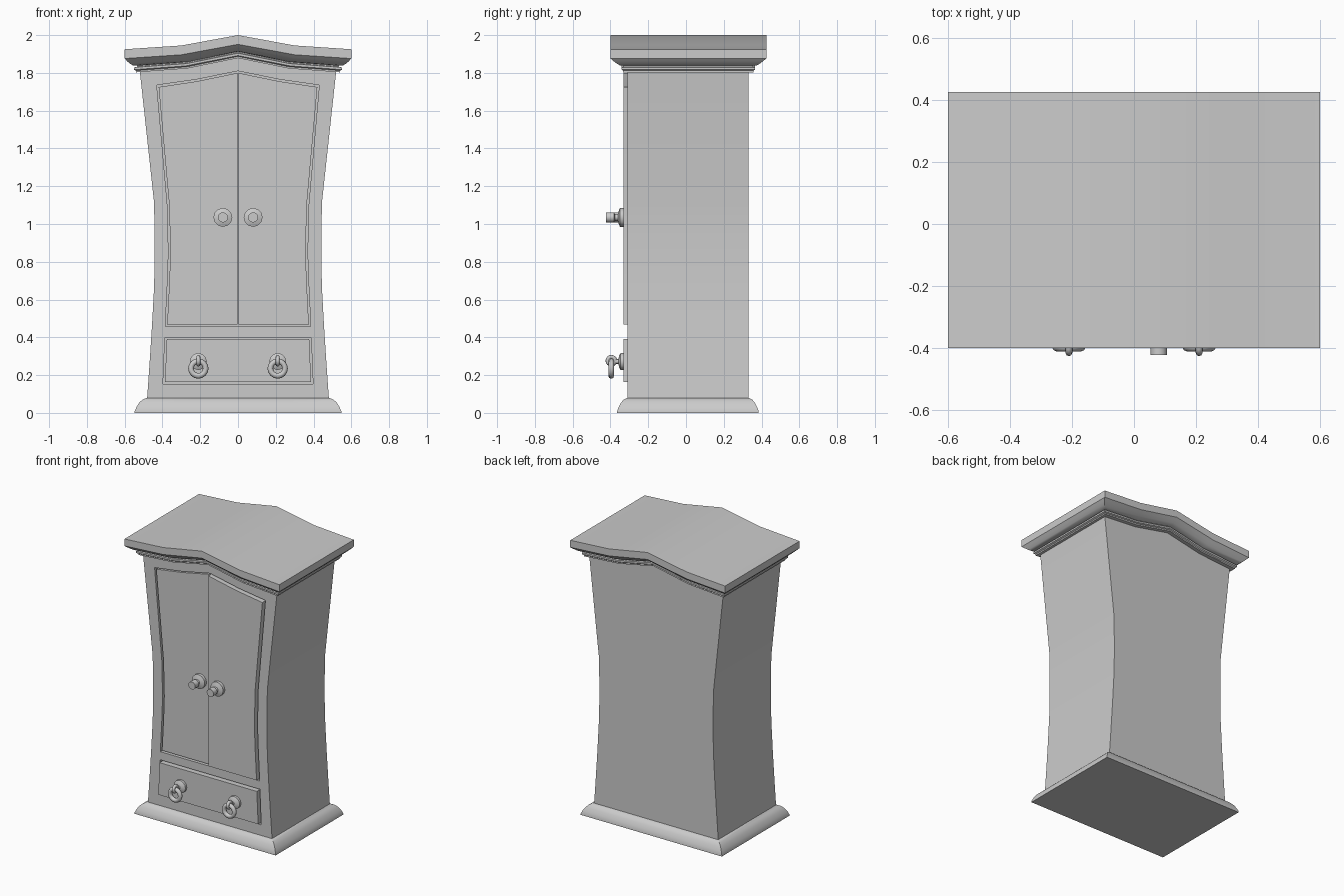
import bpy, bmesh, math

if "Cube" in bpy.data.objects:
    bpy.data.objects.remove(bpy.data.objects["Cube"])

grey = bpy.data.materials.new("warm_grey")
grey.diffuse_color = (0.6, 0.6, 0.6, 1)
grey.use_nodes = True
grey.node_tree.nodes["Principled BSDF"].inputs["Base Color"].default_value = grey.diffuse_color


def finish(ob, angle=30):
    if not ob.data.materials:
        ob.data.materials.append(grey)
    bpy.ops.object.select_all(action='DESELECT')
    ob.select_set(True)
    bpy.context.view_layer.objects.active = ob
    bpy.ops.object.shade_smooth_by_angle(angle=math.radians(angle))
    return ob


def build(name, verts, faces):
    bm = bmesh.new()
    vs = [bm.verts.new(v) for v in verts]
    for f in faces:
        bm.faces.new([vs[i] for i in f])
    bmesh.ops.recalc_face_normals(bm, faces=bm.faces[:])
    me = bpy.data.meshes.new(name)
    bm.to_mesh(me)
    bm.free()
    ob = bpy.data.objects.new(name, me)
    bpy.context.collection.objects.link(ob)
    return ob


def prism(name, pts, y0, y1):
    """Front outline (x, z) extruded from y0 to y1."""
    n = len(pts)
    verts = [(x, y, z) for y in (y0, y1) for x, z in pts]
    faces = [(i, (i + 1) % n, n + (i + 1) % n, n + i) for i in range(n)]
    return build(name, verts, faces + [tuple(range(n)), tuple(range(n, 2 * n))])


def mirrored(half):
    """Complete an outline from its right half, both ends on x = 0."""
    return half + [(-x, z) for x, z in reversed(half[1:-1])]


RISE = [0, 0.02, 0.075, 0.02, 0]


def moulding(name, profile, cy, rise=None):
    """Rectangular rings (half width, half depth, z); rise arches them."""
    rise = rise or [0] * 5
    verts = []
    for hx, hy, z in profile:
        row = [((i - 2) / 2 * hx, z + rise[i]) for i in range(5)]
        verts += [(x, cy - hy, h) for x, h in row]
        verts += [(x, cy + hy, h) for x, h in reversed(row)]
    faces = []
    for r in range(len(profile) - 1):
        a, b = r * 10, r * 10 + 10
        faces += [(a + i, a + (i + 1) % 10, b + (i + 1) % 10, b + i) for i in range(10)]
    for a in (0, (len(profile) - 1) * 10):
        faces += [(a + i, a + i + 1, a + 8 - i, a + 9 - i) for i in range(4)]
    return finish(build(name, verts, faces))


def lathe(name, profile, x, y, z, n=12):
    """Turned part (radius, distance) pointing towards -y."""
    verts = [(x + r * math.cos(2 * math.pi * i / n), y - d,
              z + r * math.sin(2 * math.pi * i / n)) for r, d in profile for i in range(n)]
    faces = [(k * n + i, k * n + (i + 1) % n, k * n + n + (i + 1) % n, k * n + n + i)
             for k in range(len(profile) - 1) for i in range(n)]
    last = (len(profile) - 1) * n
    faces += [tuple(range(n)), tuple(range(last, last + n))]
    return finish(build(name, verts, faces), 32)


def torus(name, loc, rot, major, minor):
    bpy.ops.mesh.primitive_torus_add(location=loc, rotation=rot, major_segments=16,
                                     minor_segments=8, major_radius=major, minor_radius=minor)
    ob = bpy.context.object
    ob.name = name
    finish(ob, 50)


# Waisted body
body = prism("body", mirrored([
    (0, 0.05), (0.483, 0.05), (0.469, 0.25), (0.456, 0.45), (0.445, 0.65), (0.441, 0.8),
    (0.441, 0.95), (0.445, 1.12), (0.52, 1.81), (0.275, 1.835), (0, 1.9)]), -0.31, 0.33)


# Outlines of the door and drawer, shrunk by gap g
def door(g, c):
    return [(c, 0.457 + g), (0.385 - g, 0.457 + g), (0.373 - g, 0.7), (0.368 - g, 0.85),
            (0.374 - g, 1.1), (0.43 - g, 1.735 - g), (0.22, 1.765 - g), (c, 1.81 - g)]


def drawer(g):
    return [(-0.397 + g, 0.153 + g), (0.397 - g, 0.153 + g),
            (0.387 - g, 0.4 - g), (-0.387 + g, 0.4 - g)]


# Shallow openings cut in the front
for name, pts in (("door_cutter", mirrored(door(0, 0))), ("drawer_cutter", drawer(0))):
    cutter = prism(name, pts, -0.5, -0.28)
    cutter.data.materials.append(grey)
    mod = body.modifiers.new(name, 'BOOLEAN')
    mod.operation = 'DIFFERENCE'
    mod.solver = 'EXACT'
    mod.object = cutter
    bpy.context.view_layer.objects.active = body
    if not body.data.materials:
        body.data.materials.append(grey)
    bpy.ops.object.modifier_apply(modifier=mod.name)
    bpy.data.objects.remove(cutter, do_unlink=True)
finish(body)

# Doors: the left one sits flush, the right one stands proud
KNOB = [(0.05, -0.005), (0.05, 0.02), (0.034, 0.026), (0.018, 0.03), (0.018, 0.047),
        (0.027, 0.051), (0.027, 0.093)]
for side, s, front in (("left", -1, -0.305), ("right", 1, -0.33)):
    finish(prism(side + "_door", [(s * x, z) for x, z in door(0.01, 0.002)], front, -0.275))
    lathe(side + "_knob", KNOB, s * 0.08, front, 1.035)

# Drawer with ring pulls
finish(prism("drawer_front", drawer(0.01), -0.33, -0.275))
PLATE = [(0.045, -0.005), (0.045, 0.016), (0.03, 0.024), (0.012, 0.028), (0.012, 0.042)]
for side, s in (("left", -1), ("right", 1)):
    x = s * 0.21
    lathe(side + "_pull_plate", PLATE, x, -0.33, 0.272)
    torus(side + "_pull_eye", (x, -0.395, 0.276), (0, math.pi / 2, 0), 0.02, 0.011)
    torus(side + "_pull_ring", (x, -0.396, 0.235), (math.pi / 2, 0, 0), 0.039, 0.015)

# Flared plinth
moulding("plinth", [(0.547, 0.375, 0), (0.547, 0.375, 0.008), (0.538, 0.367, 0.03),
                    (0.524, 0.355, 0.053), (0.506, 0.341, 0.07), (0.484, 0.323, 0.079)], 0.01)

# Arched cornice
moulding("cornice", [(0.54, 0.345, 1.803), (0.54, 0.345, 1.812), (0.551, 0.353, 1.817),
                     (0.551, 0.353, 1.829), (0.535, 0.343, 1.832), (0.535, 0.343, 1.838),
                     (0.557, 0.363, 1.84), (0.573, 0.379, 1.849), (0.588, 0.397, 1.863),
                     (0.6, 0.4125, 1.876), (0.6, 0.4125, 1.925)], 0.0125, RISE)
